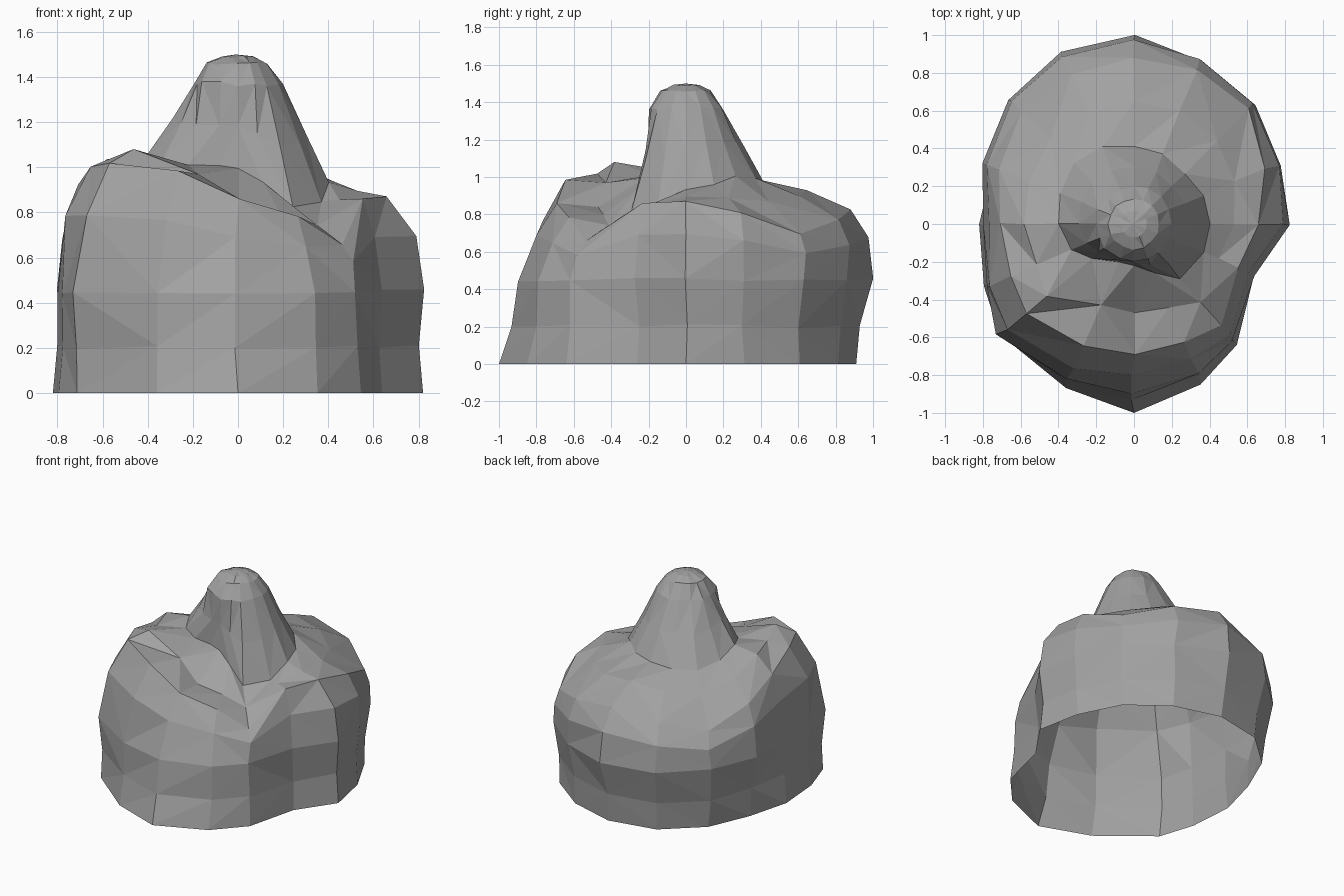
import bpy, bmesh, math, random

cube = bpy.data.objects.get("Cube")
if cube:
    bpy.data.objects.remove(cube, do_unlink=True)

random.seed(7)
SIDES = 16
SHIFT = {10: -.1, 14: -.08}  # the two front corners sit off the even spacing


def blend(a, b, t, swell=1.0):
    """Ring between two rings, pushed outwards."""
    return [((p[0] + (q[0] - p[0]) * t) * swell, p[1] + (q[1] - p[1]) * t)
            for p, q in zip(a, b)]


def level(radii, height):
    """Ring at one height."""
    return [(r, height) for r in radii]


# Radii and heights around the rock, counter-clockwise from +x
base_r = [.82, .82, .86, .88, .91, .91, .86, .80, .82, .86, .92, .94, 1.0, .92, .84, .69]
belly_r = [.82, .84, .90, .94, 1.0, .99, .94, .86, .80, .85, .94, .90, .90, .86, .81, .69]
shoulder_r = [.79, .83, .90, .94, .98, .96, .92, .84, .77, .83, .87, .83, .80, .77, .77, .66]
lip_r = [.66, .75, .86, .88, .88, .86, .84, .77, .71, .71, .74, .70, .69, .68, .71, .60]
lip_z = [.87, .81, .70, .77, .83, .76, .70, .82, .92, 1.0, 1.02, .99, .86, .78, .66, .86]
shelf_r = [.53, .58, .62, .65, .65, .64, .63, .60, .58, .56, .60, .46, .47, .48, .54, .48]
shelf_z = [.90, .89, .87, .90, .93, .89, .87, .94, 1.04, 1.04, 1.08, .97, .84, .80, .74, .86]
foot_r = [.40, .40, .38, .40, .41, .44, .45, .42, .40, .36, .29, .22, .22, .28, .38, .40]
foot_z = [.93, .96, 1.01, .99, .98, .97, .97, 1.0, 1.06, 1.04, 1.01, 1.01, 1.0, .93, .83, .85]

base = level(base_r, 0)
belly = level(belly_r, .45)
lip = list(zip(lip_r, lip_z))
shoulder = [(r, .18 + .6 * z) for r, z in zip(shoulder_r, lip_z)]
shelf = list(zip(shelf_r, shelf_z))
foot = list(zip(foot_r, foot_z))
crown = level([.20] * SIDES, 1.37)
brow = level([.135] * SIDES, 1.46)
tip = level([.07] * SIDES, 1.49)

# Each ring with the size of its random roughness
rings = [(base, 0), (blend(base, belly, .45, .98), .01), (belly, .01),
         (shoulder, .008), (lip, .005), (shelf, .006), (foot, .005),
         (blend(foot, crown, .5, .98), .008), (crown, .01), (brow, .008), (tip, .004)]

bm = bmesh.new()
loops = []
for ring, rough in rings:
    loop = []
    for i, (r, z) in enumerate(ring):
        angle = math.tau * i / SIDES + SHIFT.get(i, 0) + random.uniform(-2, 2) * rough
        r += random.uniform(-.6, .6) * rough
        z += random.uniform(-1, 1) * rough
        loop.append(bm.verts.new((r * math.cos(angle), r * math.sin(angle), z)))
    loops.append(loop)

# Outer skin in uneven triangles, left open underneath
for low, high in zip(loops, loops[1:]):
    for i in range(SIDES):
        j = (i + 1) % SIDES
        a, b, c, d = low[i], low[j], high[j], high[i]
        if random.random() < .5:
            bm.faces.new((a, b, c))
            bm.faces.new((a, c, d))
        else:
            bm.faces.new((a, b, d))
            bm.faces.new((b, c, d))
summit = bm.verts.new((-.01, 0, 1.5))
for i in range(SIDES):
    bm.faces.new((loops[-1][i], loops[-1][(i + 1) % SIDES], summit))

mesh = bpy.data.meshes.new("rock_peak")
bm.to_mesh(mesh)
bm.free()
rock = bpy.data.objects.new("rock_peak", mesh)
bpy.context.collection.objects.link(rock)

# Plain stone grey
stone = bpy.data.materials.new("stone_grey")
stone.use_nodes = True
grey = (.36, .36, .36, 1)
stone.diffuse_color = grey
shader = stone.node_tree.nodes["Principled BSDF"]
shader.inputs["Base Color"].default_value = grey
shader.inputs["Roughness"].default_value = .9
mesh.materials.append(stone)
